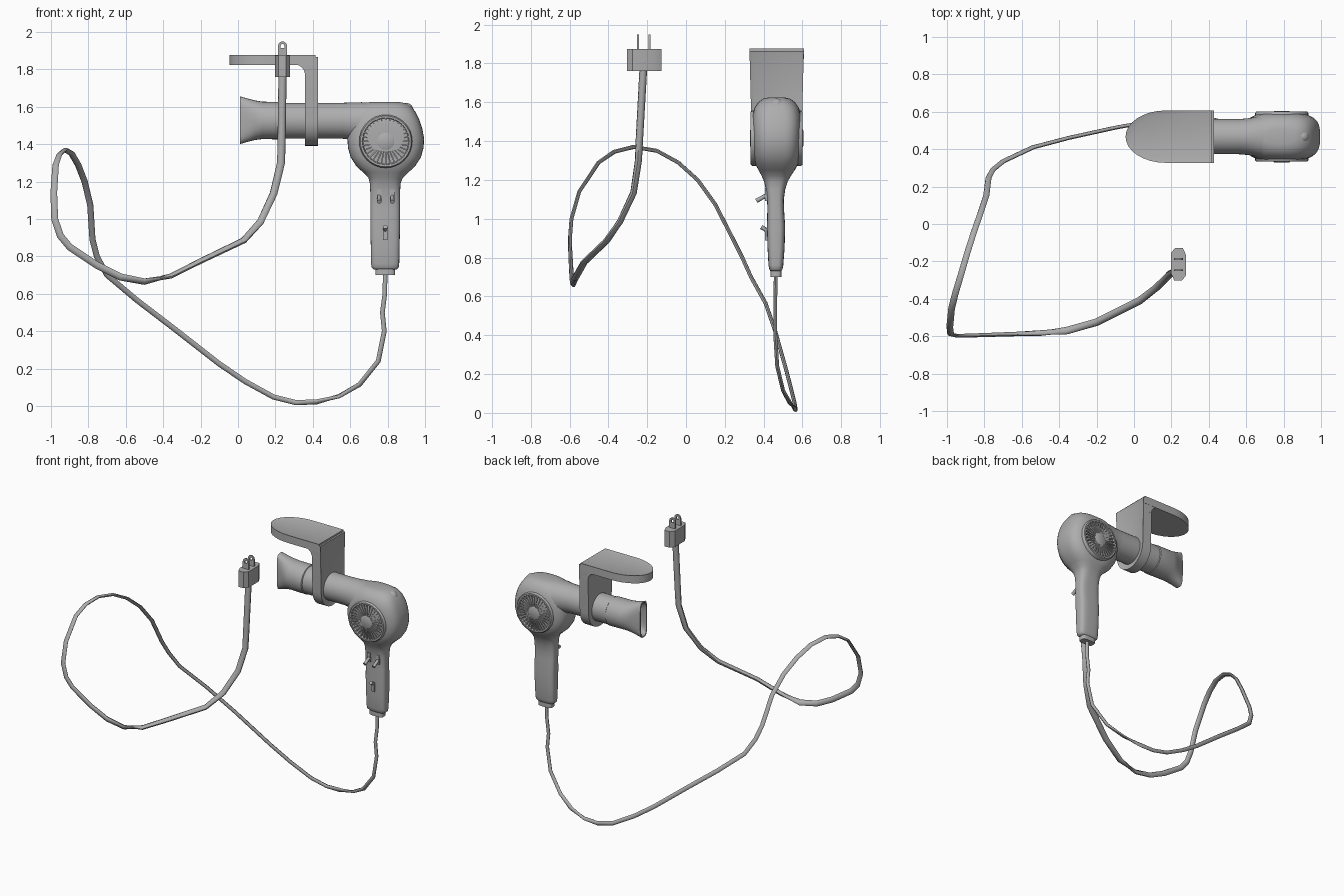
import bpy, bmesh, math
from mathutils import Vector, Matrix

grey = bpy.data.materials.new("grey")
grey.diffuse_color = (0.42, 0.42, 0.42, 1)
CY = 0.467                      # centre plane of the dryer


def finish(name, bm, angle=40):
    bmesh.ops.recalc_face_normals(bm, faces=bm.faces)
    me = bpy.data.meshes.new(name)
    bm.to_mesh(me)
    bm.free()
    me.materials.append(grey)
    ob = bpy.data.objects.new(name, me)
    bpy.context.collection.objects.link(ob)
    bpy.ops.object.select_all(action='DESELECT')
    ob.select_set(True)
    bpy.context.view_layer.objects.active = ob
    bpy.ops.object.shade_smooth_by_angle(angle=math.radians(angle))
    return ob


def skin(bm, rings):
    """Bridge rings of points and cap both ends."""
    rings = [[bm.verts.new(p) for p in r] for r in rings]
    n = len(rings[0])
    for a, b in zip(rings, rings[1:]):
        for i in range(n):
            j = (i + 1) % n
            bm.faces.new((a[i], a[j], b[j], b[i]))
    bm.faces.new(rings[0])
    bm.faces.new(rings[-1])


def loft(name, axis, sections, n=32, angle=40):
    """Sections: position, centre u, centre v, half u, half v, squareness."""
    rings = []
    for t, cu, cv, hu, hv, e in sections:
        ring = []
        for i in range(n):
            a = 2 * math.pi * i / n
            c, s = math.cos(a), math.sin(a)
            u = cu + hu * math.copysign(abs(c) ** (2 / e), c)
            v = cv + hv * math.copysign(abs(s) ** (2 / e), s)
            ring.append((u, v, t) if axis == 'z' else (t, u, v))
        rings.append(ring)
    bm = bmesh.new()
    skin(bm, rings)
    return finish(name, bm, angle)


def prism(bm, pts, d, inset=0):
    """Extrude an outline by d; optionally sink a panel in the far face."""
    d = Vector(d)
    f = bm.faces.new([bm.verts.new(p) for p in pts])
    r = bmesh.ops.extrude_face_region(bm, geom=[f])
    bmesh.ops.translate(bm, vec=d, verts=[v for v in r['geom'] if isinstance(v, bmesh.types.BMVert)])
    if inset:
        cap = [g for g in r['geom'] if isinstance(g, bmesh.types.BMFace)]
        bmesh.ops.recalc_face_normals(bm, faces=bm.faces)
        bmesh.ops.inset_region(bm, faces=cap, thickness=inset)
        bmesh.ops.translate(bm, vec=-d.normalized() * 0.008, verts=cap[0].verts)


def box(bm, size, mat):
    bmesh.ops.create_cube(bm, size=1, matrix=mat @ Matrix.Diagonal((*size, 1)))


# head and handle in one body
loft("body", 'z', [
    (0.73, 0.787, 0.463, 0.062, 0.028, 3), (0.74, 0.787, 0.463, 0.072, 0.034, 3.5),
    (0.76, 0.787, 0.463, 0.075, 0.038, 3.5), (0.85, 0.787, 0.464, 0.077, 0.044, 3.5),
    (0.96, 0.787, 0.464, 0.079, 0.047, 3.5), (1.05, 0.787, 0.462, 0.079, 0.043, 3.5),
    (1.10, 0.787, 0.461, 0.079, 0.043, 3.5), (1.15, 0.787, 0.461, 0.080, 0.050, 3.2),
    (1.19, 0.787, 0.463, 0.082, 0.060, 3), (1.22, 0.789, 0.465, 0.092, 0.075, 2.8),
    (1.25, 0.790, CY, 0.122, 0.093, 2.8), (1.28, 0.790, CY, 0.156, 0.110, 3),
    (1.33, 0.790, CY, 0.188, 0.122, 3.2), (1.38, 0.790, CY, 0.202, 0.127, 3.2),
    (1.43, 0.790, CY, 0.205, 0.129, 3.2), (1.48, 0.790, CY, 0.196, 0.129, 3.2),
    (1.53, 0.790, CY, 0.180, 0.125, 3.2), (1.57, 0.790, CY, 0.160, 0.115, 3),
    (1.60, 0.790, CY, 0.138, 0.095, 2.8), (1.618, 0.785, CY, 0.112, 0.070, 2.6),
    (1.625, 0.785, CY, 0.080, 0.040, 2.4)], 40, 60)

# flared transition and barrel
loft("barrel", 'x', [
    (0.72, CY, 1.51, 0.118, 0.112, 2.3), (0.66, CY, 1.518, 0.108, 0.106, 2.2),
    (0.61, CY, 1.523, 0.098, 0.100, 2), (0.56, CY, 1.525, 0.094, 0.096, 2),
    (0.20, CY, 1.525, 0.094, 0.096, 2)])

# nozzle: round collar flattening into a hollow slot mouth
loft("nozzle", 'x', [
    (0.25, CY, 1.525, 0.094, 0.094, 2), (0.245, CY, 1.525, 0.100, 0.100, 2),
    (0.13, CY, 1.527, 0.098, 0.100, 2), (0.09, CY, 1.528, 0.080, 0.106, 2.2),
    (0.05, CY, 1.528, 0.058, 0.116, 2.8), (0.01, CY, 1.528, 0.040, 0.128, 4),
    (0.01, CY, 1.528, 0.032, 0.119, 4), (0.10, CY, 1.528, 0.060, 0.085, 2.4)])

# rear hanging bump
bm = bmesh.new()
bmesh.ops.create_uvsphere(bm, u_segments=16, v_segments=10, radius=1,
                          matrix=Matrix.Translation((0.90, CY, 1.575)) @ Matrix.Diagonal((0.040, 0.04, 0.045, 1)))
finish("rear_bump", bm, 60)

# air grilles on both sides
for side, name in ((-1, "front_grille"), (1, "back_grille")):
    bm = bmesh.new()
    base = Matrix.Translation((0.79, CY, 1.415)) @ Matrix.Rotation(math.pi / 2 * -side, 4, 'X')

    def ring(profile, n=32):
        skin(bm, [[base @ Vector((r * math.cos(2 * math.pi * i / n), r * math.sin(2 * math.pi * i / n), h))
                   for i in range(n)] for r, h in profile])
    ring([(0.142, 0.08), (0.142, 0.126), (0.136, 0.134), (0.126, 0.134), (0.122, 0.122), (0.121, 0.121)])
    ring([(0.045, 0.10), (0.045, 0.134), (0.040, 0.137)])
    for k in range(32):
        box(bm, (0.085, 0.007, 0.03),
            base @ Matrix.Rotation(2 * math.pi * k / 32, 4, 'Z') @ Matrix.Translation((0.083, 0, 0.118)))
    finish(name, bm)

# handle switches: small plate with a tilted lever
for name, x, p, q in (("left_switch", 0.755, (0.43, 1.13), (0.362, 1.092)),
                      ("right_switch", 0.825, (0.43, 1.13), (0.362, 1.092)),
                      ("lower_switch", 0.787, (0.44, 0.925), (0.388, 0.958))):
    bm = bmesh.new()
    a, b = Vector((x, *p)), Vector((x, *q))
    rot = (b - a).to_track_quat('Z', 'Y').to_matrix().to_4x4()
    bmesh.ops.create_cone(bm, cap_ends=True, segments=12, radius1=0.009, radius2=0.012,
                          depth=(b - a).length, matrix=Matrix.Translation((a + b) / 2) @ rot)
    box(bm, (0.024, 0.02, 0.065), Matrix.Translation((x, 0.418, p[1] - 0.005)))
    finish(name, bm)

# cord collar under the handle
loft("cord_collar", 'z', [(0.70, 0.787, 0.463, 0.052, 0.029, 4), (0.738, 0.787, 0.463, 0.052, 0.029, 4)], 24)

# wall bracket: shelf with rounded nose, hanging slab with rounded foot, corner fillet
bm = bmesh.new()
W = 0.14
nose = [(0.17 - 0.215 * math.sin(a), CY + W * math.cos(a))
        for a in (math.pi * i / 16 for i in range(17))]
shelf = [(0.415, CY + W)] + nose + [(0.415, CY - W)]
prism(bm, [(x, y, 1.822) for x, y in shelf], (0, 0, 0.055), 0.028)
foot = [(CY - 0.131 * math.cos(a), 1.525 - 0.135 * math.sin(a))
        for a in (math.pi * i / 16 for i in range(17))]
slab = [(CY - W, 1.865)] + foot + [(CY + W, 1.865)]
prism(bm, [(0.357, y, z) for y, z in slab], (0.07, 0, 0), 0.022)
prism(bm, [(x, CY - W + 0.002, z) for x, z in ((0.31, 1.83), (0.335, 1.815), (0.35, 1.80), (0.36, 1.77),
                                       (0.40, 1.77), (0.40, 1.83))], (0, 2 * W - 0.004, 0))
finish("wall_bracket", bm)

# power cord: oval band swept along a loose loop
path = [Vector(p) for p in (
    (0.787, 0.463, 0.72), (0.785, 0.46, 0.60), (0.772, 0.46, 0.50), (0.782, 0.46, 0.40),
    (0.75, 0.47, 0.24), (0.65, 0.50, 0.115), (0.54, 0.535, 0.052), (0.42, 0.56, 0.022),
    (0.31, 0.565, 0.018), (0.19, 0.56, 0.048), (0.04, 0.54, 0.13), (-0.10, 0.515, 0.225),
    (-0.35, 0.46, 0.42), (-0.54, 0.41, 0.565), (-0.70, 0.335, 0.70), (-0.755, 0.29, 0.80),
    (-0.778, 0.245, 0.89), (-0.79, 0.15, 1.075), (-0.82, 0.06, 1.20), (-0.855, -0.04, 1.29),
    (-0.89, -0.15, 1.35), (-0.925, -0.27, 1.37), (-0.955, -0.37, 1.345), (-0.975, -0.45, 1.29),
    (-0.985, -0.55, 1.14), (-0.98, -0.59, 1.00), (-0.95, -0.597, 0.91), (-0.90, -0.597, 0.85),
    (-0.75, -0.592, 0.75), (-0.63, -0.588, 0.69), (-0.50, -0.583, 0.665), (-0.36, -0.57, 0.695),
    (-0.20, -0.525, 0.775), (0.03, -0.41, 0.885), (0.12, -0.34, 0.985), (0.19, -0.27, 1.135),
    (0.23, -0.245, 1.30), (0.233, -0.24, 1.41), (0.238, -0.22, 1.77))]
bm = bmesh.new()
rings, last = [], Vector((1, 0, 0))
for i, p in enumerate(path):
    t = (path[min(i + 1, len(path) - 1)] - path[max(i - 1, 0)]).normalized()
    ref = Vector((1, -0.1, 0.3))
    w = (ref - t * ref.dot(t)).normalized()
    if w.dot(last) < 0:
        w = -w
    last = w
    v = t.cross(w)
    f = i / (len(path) - 1)
    wide = 0.012 + 0.010 * f
    thin = 0.010 + 0.010 * max(0, (f - 0.7) / 0.3)
    rings.append([p + w * wide * math.cos(math.pi * k / 4) + v * thin * math.sin(math.pi * k / 4)
                  for k in range(8)])
skin(bm, rings)
finish("power_cord", bm, 50)

# plug body and two bored prongs
bm = bmesh.new()
octagon = ((-0.022, -0.088), (0.018, -0.088), (0.040, -0.06), (0.040, 0.05),
           (0.022, 0.088), (-0.018, 0.088), (-0.040, 0.06), (-0.040, -0.05))
prism(bm, [(0.238 + x, -0.215 + y, 1.76) for x, y in octagon], (0, 0, 0.115))
finish("plug_body", bm, 30)

bm = bmesh.new()
for y in (-0.247, -0.188):
    out = [(0.024, 1.865), (0.024, 1.925)] + [
        (0.024 * math.cos(math.pi * k / 8), 1.925 + 0.024 * math.sin(math.pi * k / 8)) for k in range(1, 8)
    ] + [(-0.024, 1.925), (-0.024, 1.865)]
    hole = [(0.010 * math.cos(math.pi * k / 8), 1.925 + 0.010 * math.sin(math.pi * k / 8)) for k in range(9)]
    hole = [(0.010, 1.915)] + hole + [(-0.010, 1.915)]
    loops = [[bm.verts.new((0.238 + x, y + d, z)) for x, z in o] for d in (-0.005, 0.005) for o in (out, hole)]
    a, b, c, d = loops
    n = len(out)
    for i in range(n):
        j = (i + 1) % n
        for m, o in ((a, b), (c, d), (a, c), (b, d)):
            bm.faces.new((m[i], m[j], o[j], o[i]))
finish("plug_prongs", bm, 30)
